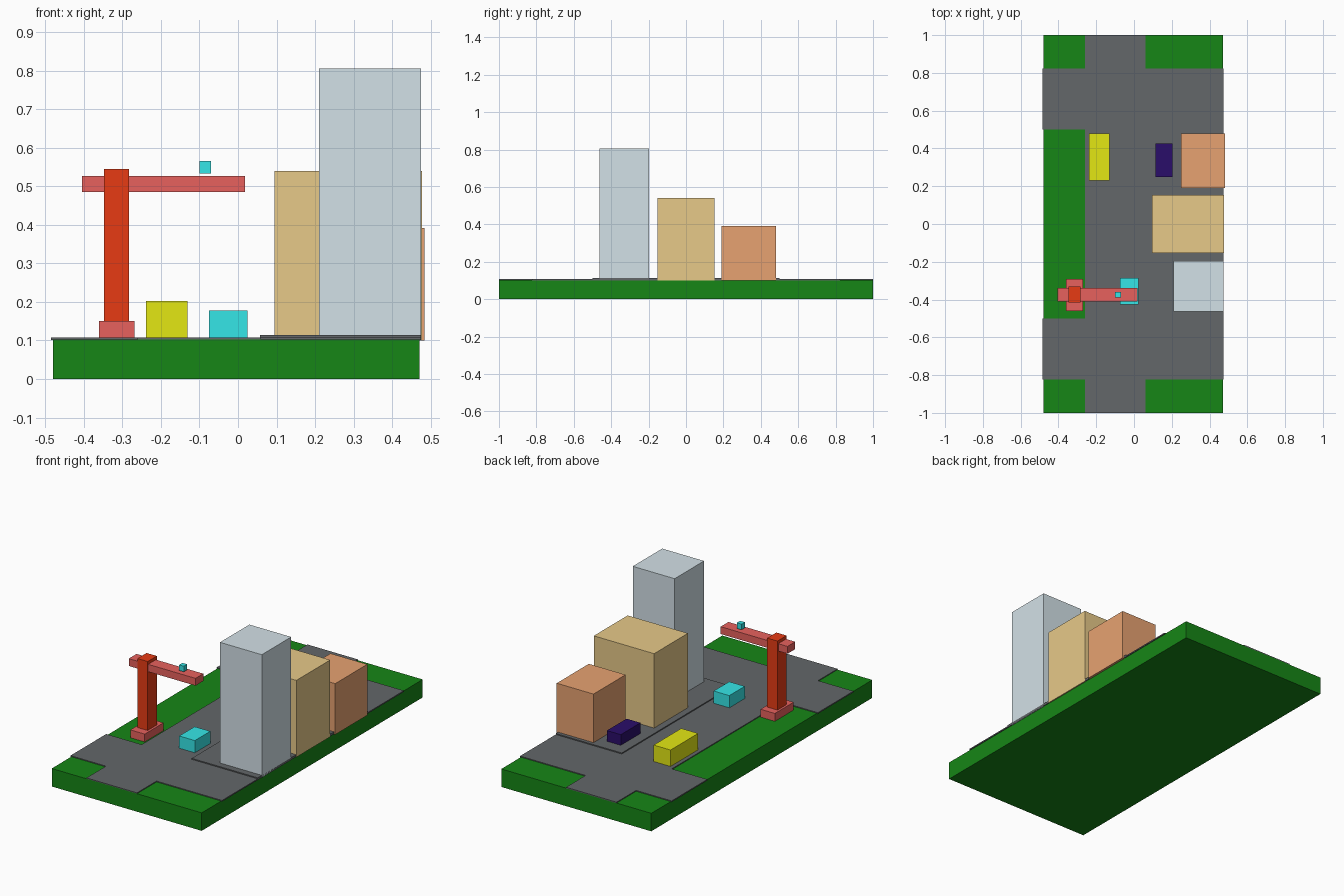
import bpy, bmesh

if "Cube" in bpy.data.objects:
    bpy.data.objects.remove(bpy.data.objects["Cube"])


def material(name, r, g, b):
    m = bpy.data.materials.new(name)
    m.diffuse_color = (r, g, b, 1)
    m.use_nodes = True
    m.node_tree.nodes["Principled BSDF"].inputs["Base Color"].default_value = m.diffuse_color
    return m


GREEN = material("grass green", 0.008, 0.237, 0.008)
ASPHALT = material("asphalt grey", 0.126, 0.135, 0.142)
PALE = material("pale grey", 0.65, 0.75, 0.80)
TAN = material("tan", 0.80, 0.586, 0.25)
ORANGE = material("soft orange", 0.80, 0.363, 0.165)
YELLOW = material("yellow", 0.77, 0.80, 0.007)
CYAN = material("cyan", 0.036, 0.79, 0.80)
PURPLE = material("dark purple", 0.023, 0.004, 0.142)
RED = material("strong red", 0.80, 0.044, 0.007)
ROSE = material("light red", 0.80, 0.12, 0.11)


def prism(name, outline, z0, z1, mat):
    """Extrude a flat outline from z0 up to z1."""
    bm = bmesh.new()
    base = bm.faces.new([bm.verts.new((x, y, z0)) for x, y in outline])
    top = bmesh.ops.extrude_face_region(bm, geom=[base], use_keep_orig=True)["geom"]
    for v in top:
        if isinstance(v, bmesh.types.BMVert):
            v.co.z = z1
    bmesh.ops.recalc_face_normals(bm, faces=bm.faces)
    mesh = bpy.data.meshes.new(name)
    bm.to_mesh(mesh)
    bm.free()
    mesh.materials.append(mat)
    obj = bpy.data.objects.new(name, mesh)
    bpy.context.collection.objects.link(obj)
    return obj


def box(name, x0, x1, y0, y1, z0, z1, mat):
    return prism(name, [(x0, y0), (x1, y0), (x1, y1), (x0, y1)], z0, z1, mat)


# Ground slab
box("grass_base", -0.48, 0.47, -1.0, 1.0, 0.0, 0.103, GREEN)

# Street with two crossings, outline mirrored front to back
right = [(0.06, 1.0), (0.06, 0.823), (0.475, 0.823), (0.475, 0.50), (0.06, 0.50)]
left = [(-0.26, 0.50), (-0.485, 0.50), (-0.485, 0.823), (-0.26, 0.823), (-0.26, 1.0)]
flip = lambda pts: [(x, -y) for x, y in reversed(pts)]
prism("streets", right + flip(right) + flip(left) + left, 0.101, 0.108, ASPHALT)

# Raised pavement under the buildings
box("pavement", 0.057, 0.475, -0.50, 0.50, 0.101, 0.114, ASPHALT)

# Buildings
box("tall_building", 0.21, 0.475, -0.463, -0.197, 0.10, 0.805, PALE)
box("wide_building", 0.095, 0.477, -0.153, 0.153, 0.10, 0.54, TAN)
box("small_building", 0.25, 0.483, 0.19, 0.48, 0.10, 0.392, ORANGE)

# Vehicles
box("yellow_van", -0.238, -0.131, 0.23, 0.48, 0.107, 0.202, YELLOW)
box("cyan_car", -0.075, 0.024, -0.425, -0.285, 0.107, 0.178, CYAN)
box("purple_car", 0.115, 0.203, 0.248, 0.426, 0.113, 0.175, PURPLE)

# Crane
box("crane_foot", -0.36, -0.269, -0.46, -0.29, 0.105, 0.15, ROSE)
box("crane_mast", -0.347, -0.282, -0.415, -0.332, 0.15, 0.545, RED)
box("crane_arm", -0.405, 0.018, -0.41, -0.34, 0.485, 0.527, ROSE)
box("crane_cabin", -0.10, -0.07, -0.39, -0.36, 0.533, 0.565, CYAN)
